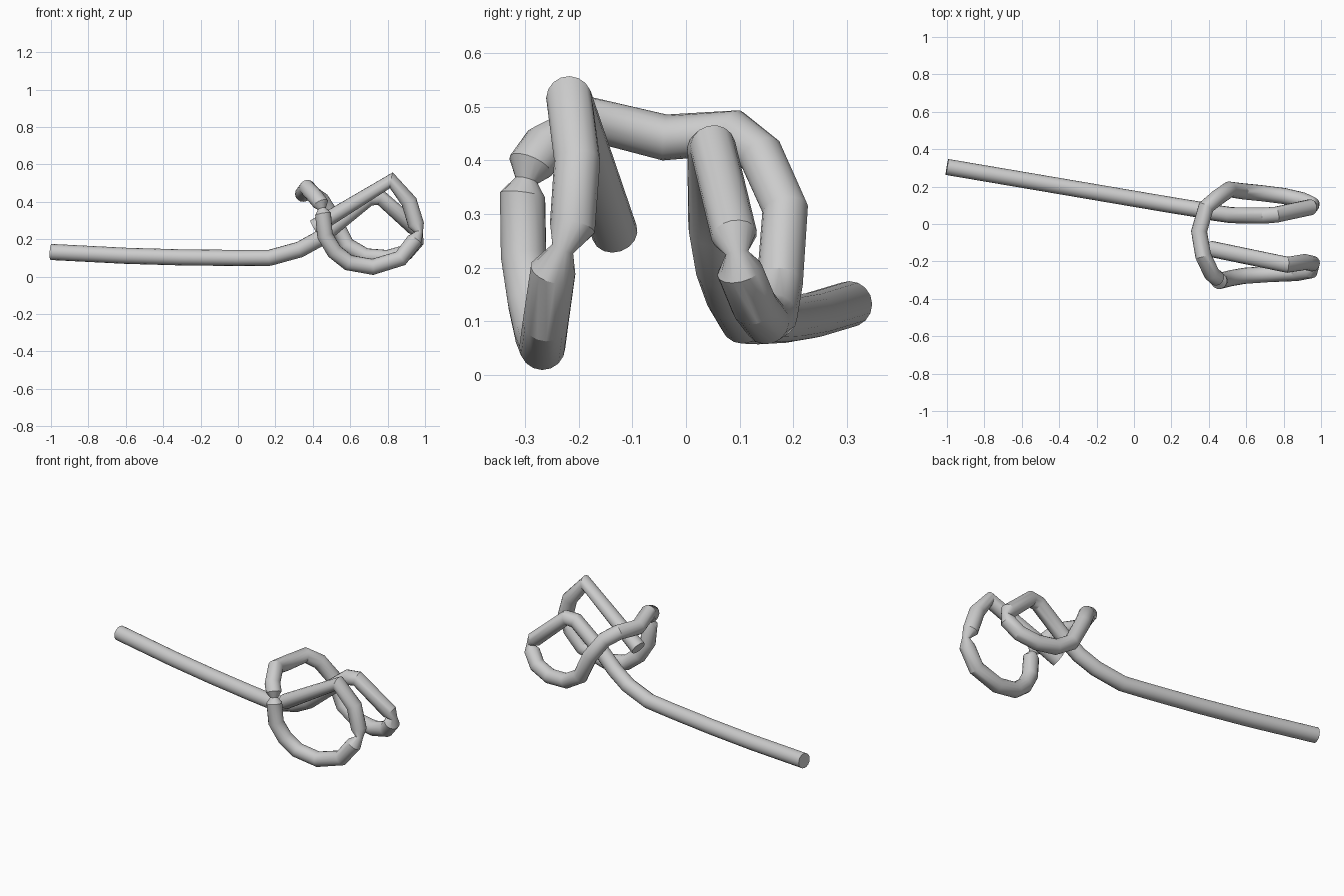
import bpy
from mathutils import Vector

if "Cube" in bpy.data.objects:
    bpy.data.objects.remove(bpy.data.objects["Cube"])

RADIUS = 0.043
PINCH = 0.5     # relative tube width where the bends are crimped

# Long tail: straight seen from above, sagging gently seen from the side
tail = [(x, 0.135 - 0.17 * x, 0.1 + 0.032 * x * x) for x in (-1, -0.6, -0.3, 0, 0.17)]

# Tail rising into the top of the back loop
back_top = [
    (0.33, 0.08, 0.145), (0.43, 0.06, 0.20), (0.52, 0.047, 0.275),
    (0.70, 0.045, 0.42), (0.76, 0.05, 0.425), (0.945, 0.09, 0.26),
]
# Underside of the back loop and the bridge to the front loop
bridge = [
    (0.955, 0.10, 0.195), (0.90, 0.127, 0.13), (0.80, 0.15, 0.10),
    (0.68, 0.165, 0.11), (0.58, 0.175, 0.17), (0.51, 0.185, 0.31),
    (0.445, 0.14, 0.41), (0.385, 0.09, 0.452), (0.348, -0.04, 0.443),
    (0.37, -0.17, 0.475), (0.415, -0.265, 0.425), (0.442, -0.29, 0.39),
]
# Underside of the front loop
front_bottom = [
    (0.455, -0.305, 0.335), (0.465, -0.303, 0.22), (0.515, -0.29, 0.135),
    (0.59, -0.277, 0.075), (0.72, -0.268, 0.052), (0.87, -0.262, 0.098),
    (0.945, -0.248, 0.195),
]
# Peak of the front loop and the free end
front_top = [
    (0.953, -0.212, 0.275), (0.915, -0.203, 0.40),
    (0.82, -0.218, 0.515), (0.41, -0.133, 0.265),
]

# Join the sections, crimping the tube halfway across each joint
path = [(Vector(p), 1) for p in tail + back_top]
for section in (bridge, front_bottom, front_top):
    middle = (path[-1][0] + Vector(section[0])) / 2
    outward = 0.018 if middle.x > 0.7 else 0.0
    path.append((middle + Vector((outward, 0, 0)), PINCH))
    path += [(Vector(p), 1) for p in section]

# Sweep a round section along the path
curve = bpy.data.curves.new("bent_tube", 'CURVE')
curve.dimensions = '3D'
curve.bevel_depth = RADIUS
curve.bevel_resolution = 6
curve.use_fill_caps = True
spline = curve.splines.new('POLY')
spline.points.add(len(path) - 1)
for point, (place, width) in zip(spline.points, path):
    point.co = (*place, 1)
    point.radius = width
tube = bpy.data.objects.new("bent_tube", curve)
bpy.context.collection.objects.link(tube)

# Turn the sweep into a smooth mesh with crisp ends
bpy.context.view_layer.objects.active = tube
tube.select_set(True)
bpy.ops.object.convert(target='MESH')
tube = bpy.context.object
bpy.ops.object.shade_smooth_by_angle()

# Plain grey colour
grey = bpy.data.materials.new("light_grey")
grey.diffuse_color = (0.6, 0.6, 0.6, 1)
grey.use_nodes = True
grey.node_tree.nodes["Principled BSDF"].inputs["Base Color"].default_value = grey.diffuse_color
tube.data.materials.clear()
tube.data.materials.append(grey)
